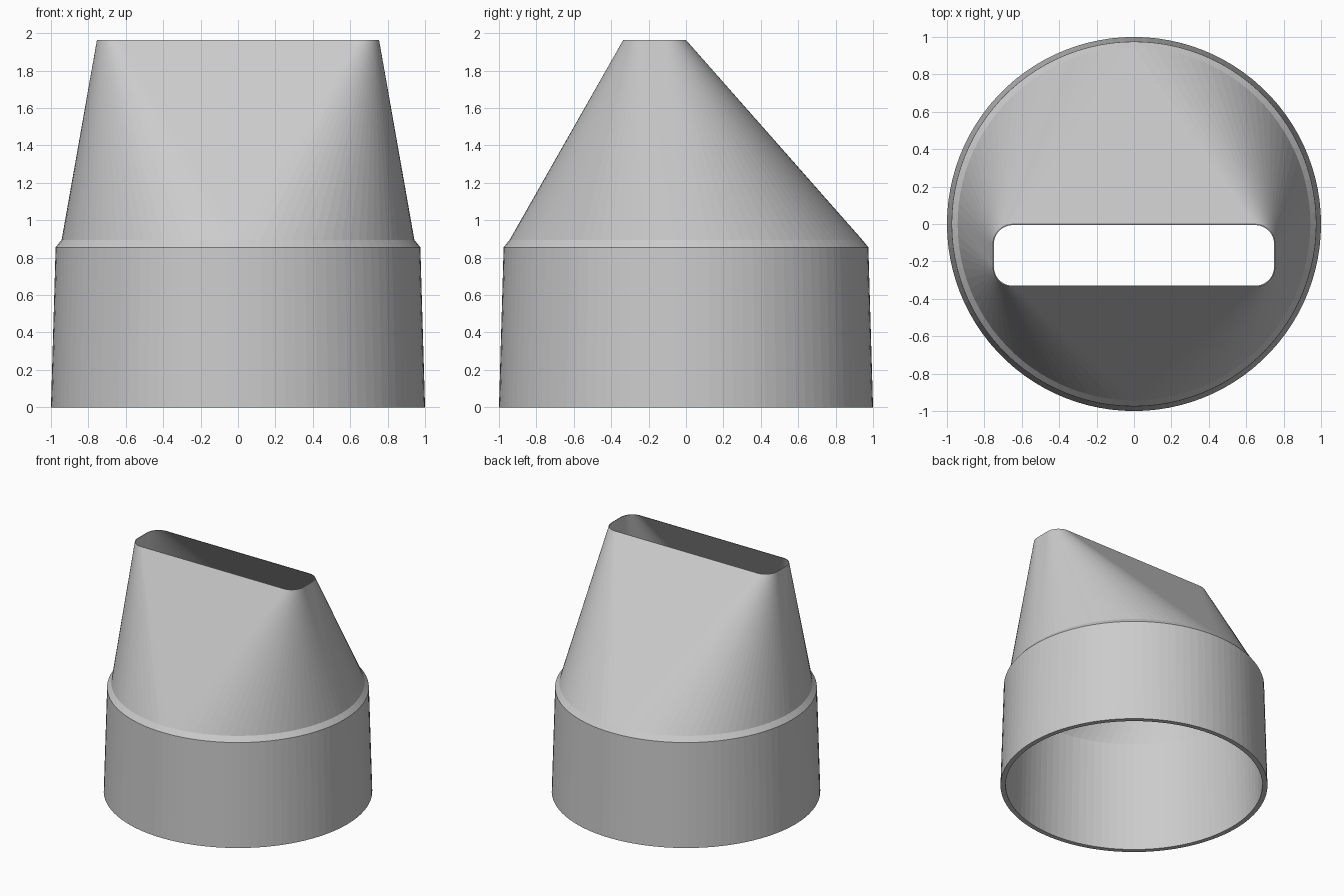
import bpy
import bmesh
from math import cos, sin, pi

if "Cube" in bpy.data.objects:
    bpy.data.objects.remove(bpy.data.objects["Cube"], do_unlink=True)

STEPS = 25           # facets per quarter turn
SLOT_Y = -0.168      # the slot sits forward of the pipe axis
TOP = 1.965

grey = bpy.data.materials.new("plain_grey")
grey.use_nodes = True
colour = (0.6, 0.6, 0.6, 1)
grey.diffuse_color = colour
grey.node_tree.nodes["Principled BSDF"].inputs["Base Color"].default_value = colour


def ring(bm, z, radius, half_x=0, half_y=0, y=0):
    """Rounded rectangle; a plain circle when both half sizes are zero."""
    verts = []
    for quarter, (sx, sy) in enumerate([(1, 1), (-1, 1), (-1, -1), (1, -1)]):
        for i in range(STEPS + 1):
            a = (quarter + i / STEPS) * pi / 2
            verts.append(bm.verts.new((sx * half_x + radius * cos(a),
                                       y + sy * half_y + radius * sin(a), z)))
    return verts


def slot(bm, inset):
    return ring(bm, TOP, 0.107 - inset, 0.647, 0.06, SLOT_Y)


def bridge(bm, lower, upper):
    n = len(lower)
    for i in range(n):
        j = (i + 1) % n
        bm.faces.new((lower[i], lower[j], upper[j], upper[i]))


# Closed shell: up the outside, over the slot rim, down the inside
bm = bmesh.new()
rings = [
    ring(bm, 0, 1.0),         # outer foot
    ring(bm, 0.855, 0.975),   # top of collar
    ring(bm, 0.895, 0.943),   # chamfer
    slot(bm, 0),              # outer slot rim
    slot(bm, 0.005),          # inner slot rim
    ring(bm, 0.895, 0.937),   # inner throat
    ring(bm, 0, 0.962),       # inner foot
]
for k, lower in enumerate(rings):
    bridge(bm, lower, rings[(k + 1) % len(rings)])

# Doubled points on the circles collapse, leaving flat triangles to the slot
bmesh.ops.remove_doubles(bm, verts=bm.verts[:], dist=0.0005)
bmesh.ops.recalc_face_normals(bm, faces=bm.faces[:])

mesh = bpy.data.meshes.new("nozzle_adapter")
bm.to_mesh(mesh)
bm.free()
mesh.materials.append(grey)
nozzle = bpy.data.objects.new("nozzle_adapter", mesh)
bpy.context.collection.objects.link(nozzle)
